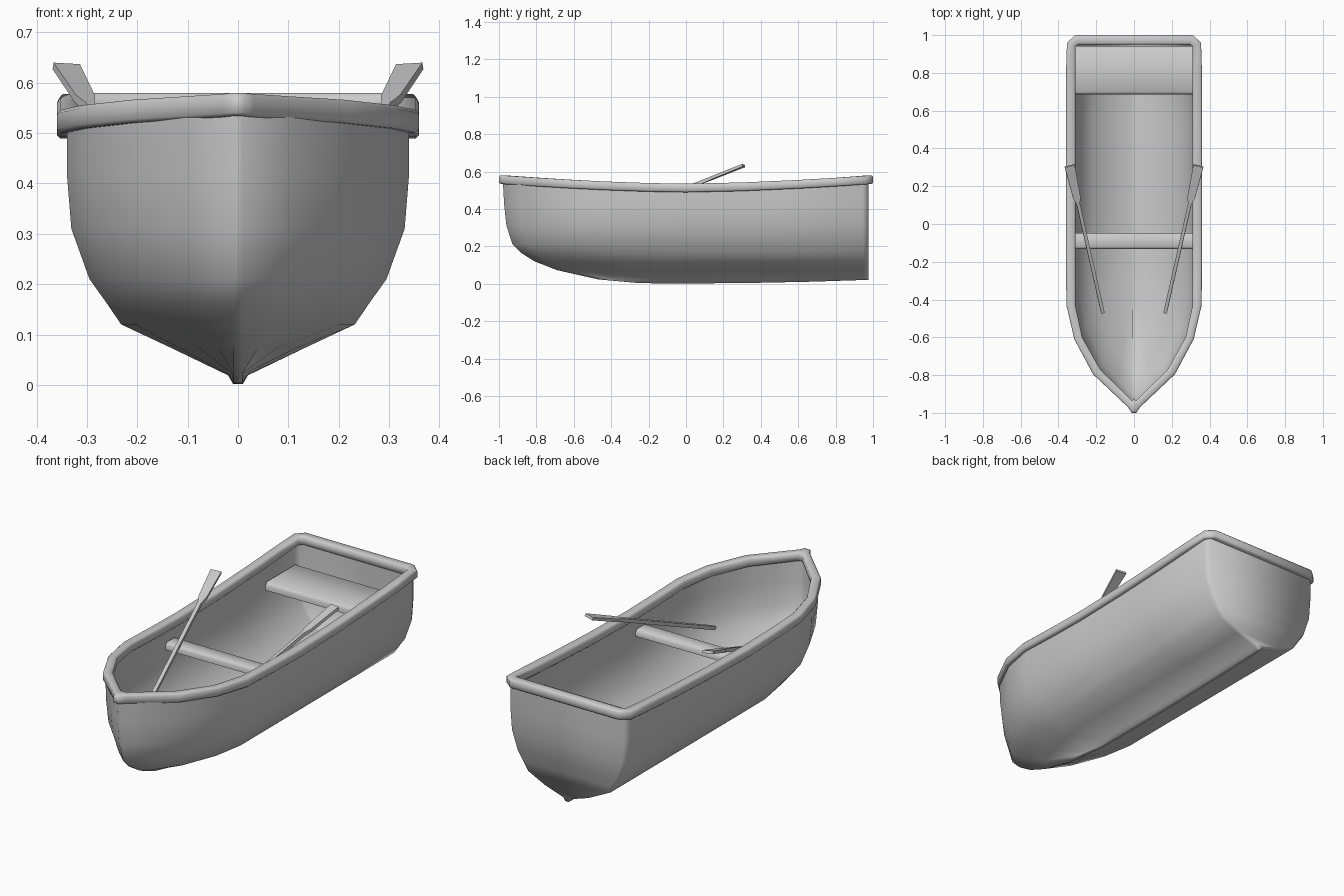
import bpy, bmesh
from mathutils import Vector

cube = bpy.data.objects.get("Cube")
if cube:
    bpy.data.objects.remove(cube)

grey = bpy.data.materials.new("plain_grey")
grey.use_nodes = True
COLOUR = (0.6, 0.6, 0.6, 1)
grey.diffuse_color = COLOUR
grey.node_tree.nodes["Principled BSDF"].inputs["Base Color"].default_value = COLOUR


def finish(name, bm, angle=0.9, flip=False):
    bmesh.ops.recalc_face_normals(bm, faces=bm.faces)
    if flip:
        bmesh.ops.reverse_faces(bm, faces=bm.faces)
    mesh = bpy.data.meshes.new(name)
    bm.to_mesh(mesh)
    bm.free()
    mesh.materials.append(grey)
    ob = bpy.data.objects.new(name, mesh)
    bpy.context.collection.objects.link(ob)
    bpy.ops.object.select_all(action='DESELECT')
    ob.select_set(True)
    bpy.context.view_layer.objects.active = ob
    bpy.ops.object.shade_smooth_by_angle(angle=angle)


def skin(bm, rings, wrap=False):
    """Join closed rings of points with quads."""
    rows = [[bm.verts.new(p) for p in ring] for ring in rings]
    n = len(rows[0])
    pairs = list(zip(rows, rows[1:])) + ([(rows[-1], rows[0])] if wrap else [])
    for a, b in pairs:
        for i in range(n):
            j = (i + 1) % n
            bm.faces.new((a[i], a[j], b[j], b[i]))
    return rows


def sheer(y):
    return 0.535 + 0.045 * abs(y) ** 1.6


# Shape of the waterlines: (fraction from transom to stem, fraction of beam)
PLAN = [(0, .95), (.015, 1), (.25, 1), (.5, 1), (.72, 1), (.81, .88),
        (.91, .58), (.96, .3), (1, 0)]


def shell(name, levels, transom, flip=False):
    """Levels run downwards: (half beam, height, y of the stem)."""
    rings = []
    for k, (beam, z, stem) in enumerate(levels):
        half = []
        for f, w in PLAN:
            y = transom + f * (stem - transom)
            height = sheer(y) - 0.02 if k == 0 else z + (0.02 * y * y if z < 0.03 else 0)
            half.append((max(beam * w, 0.009), y, height))
        rings.append(half + [(-x, y, h) for x, y, h in reversed(half)])
    bm = bmesh.new()
    last = skin(bm, rings)[-1]
    n = len(last)
    for i in range(n // 2 - 1):
        bm.faces.new((last[i], last[i + 1], last[n - 2 - i], last[n - 1 - i]))
    finish(name, bm, 2.5, flip)


shell("hull_outside", [(.34, .51, -.98), (.34, .42, -.972), (.331, .31, -.96),
                       (.295, .21, -.927), (.262, .164, -.88), (.232, .12, -.81),
                       (.132, .073, -.69), (.02, .019, -.47), (.01, .002, -.25)], .975)
shell("hull_inside", [(.328, .51, -.955), (.327, .42, -.95), (.32, .31, -.94),
                      (.284, .218, -.9), (.222, .135, -.77), (.02, .042, -.48)],
      .96, flip=True)

# Gunwale: outer and inner outline in pairs, swept with a softened square section
OUTLINE = [(.31, 1, .295, .95), (.355, .96, .31, .94), (.36, .8, .31, .8),
           (.36, .6, .31, .6), (.36, .3, .31, .3), (.36, 0, .31, 0),
           (.36, -.2, .31, -.2), (.358, -.43, .31, -.43), (.316, -.61, .273, -.6),
           (.217, -.795, .178, -.77), (.032, -.97, .012, -.935), (.012, -1, .004, -.93)]
SECTION = [(0, .15), (0, .85), (.15, 1), (.85, 1), (1, .85), (1, .15), (.85, 0), (.15, 0)]
rings = []
for ox, oy, ix, iy in OUTLINE + [(-a, b, -c, d) for a, b, c, d in reversed(OUTLINE)]:
    outer, inner = Vector((ox, oy, 0)), Vector((ix, iy, 0))
    ring = []
    for u, v in SECTION:
        p = outer.lerp(inner, u)
        p.z = sheer(oy) - 0.046 * (1 - v)
        ring.append(p)
    rings.append(ring)
bm = bmesh.new()
skin(bm, rings, wrap=True)
finish("gunwale", bm, 1.4)


def bench(name, y0, y1, top, thick, edge):
    """Plank across the boat with rounded long edges."""
    bm = bmesh.new()
    profile = [(y0, top - thick), (y0, top - edge), (y0 + edge * .4, top - edge * .4),
               (y0 + edge, top), (y1 - edge, top), (y1, top - edge), (y1, top - thick)]
    rows = skin(bm, [[(x, y, z) for y, z in profile] for x in (-.322, .322)])
    for row in rows:
        bm.faces.new(row)
    finish(name, bm)


bench("rear_bench", .685, .942, .435, .04, .015)
bench("middle_bench", -.133, -.048, .435, .035, .012)

# Oars: square shaft widening into a flat blade, leaning on the gunwale
handle, tip = Vector((.165, -.47, .325)), Vector((.341, .308, .632))
along = (tip - handle).normalized()
for name, side in (("left", 1), ("right", -1)):
    across = along.cross(Vector((-.06, 0, 1))).normalized()
    up = across.cross(along)
    rings = []
    for t, w, h in ((0, .009, .009), (.74, .009, .009), (.79, .02, .008), (1, .027, .007)):
        c = handle.lerp(tip, t)
        corners = [c + across * w * a + up * h * b for a, b in ((-1, -1), (1, -1), (1, 1), (-1, 1))]
        rings.append([(p.x * side, p.y, p.z) for p in corners])
    bm = bmesh.new()
    rows = skin(bm, rings)
    bm.faces.new(rows[0])
    bm.faces.new(rows[-1])
    finish(name + "_oar", bm, 0.6)
